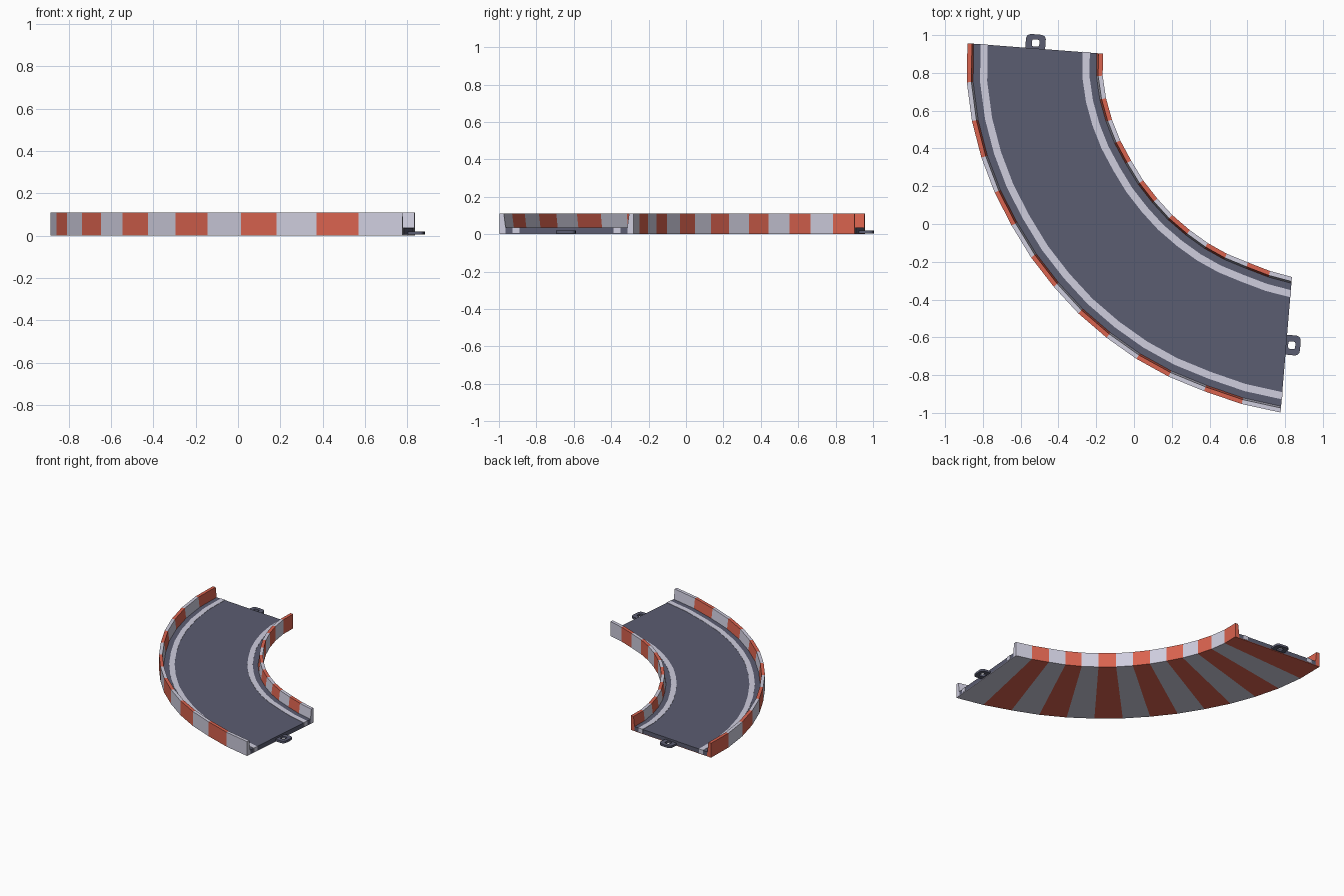
import bpy, bmesh, math
from mathutils import Vector

if "Cube" in bpy.data.objects:
    bpy.data.objects.remove(bpy.data.objects["Cube"])


def material(name, rgb):
    m = bpy.data.materials.new(name)
    m.diffuse_color = (*rgb, 1)
    m.use_nodes = True
    m.node_tree.nodes["Principled BSDF"].inputs["Base Color"].default_value = m.diffuse_color
    return m


RED = material("warm red", (0.70, 0.125, 0.078))
WHITE = material("pale grey", (0.62, 0.61, 0.73))
ROAD = material("slate road", (0.104, 0.109, 0.165))

WIDTH = 0.72
# Outer edge of the bend, one point per barrier block
OUTER = [(-0.882, 0.957), (-0.885, 0.75), (-0.858, 0.545), (-0.808, 0.352),
         (-0.738, 0.167), (-0.648, -0.008), (-0.545, -0.177), (-0.425, -0.332),
         (-0.295, -0.473), (-0.145, -0.602), (0.013, -0.714), (0.183, -0.808),
         (0.371, -0.885), (0.57, -0.953), (0.776, -0.998)]
N = len(OUTER)


def across(i):
    """Direction over the road, turning about 90 degrees along the bend."""
    u = (i - 7) / 7
    a = math.radians(40.4 + 41.3 * u + 3.5 * u ** 3)
    return Vector((math.cos(a), math.sin(a), 0))


def outward(end):
    """Direction leaving the road at the first or last station."""
    d = across(end)
    n = Vector((-d.y, d.x, 0))
    return n if end == 0 else -n


def finish(name, bm, mats):
    bmesh.ops.recalc_face_normals(bm, faces=bm.faces[:])
    me = bpy.data.meshes.new(name)
    bm.to_mesh(me)
    bm.free()
    for m in mats:
        me.materials.append(m)
    ob = bpy.data.objects.new(name, me)
    bpy.context.collection.objects.link(ob)
    return ob


def sweep(name, profile, mats, overhang=0.0):
    """Sweep a closed (offset, height) profile; materials alternate per block."""
    bm = bmesh.new()
    rings = []
    for i, (x, y) in enumerate(OUTER):
        base = Vector((x, y, 0))
        if i in (0, N - 1):
            base += outward(i) * overhang
        rings.append([bm.verts.new(base + across(i) * s + Vector((0, 0, z)))
                      for s, z in profile])
    k = len(profile)
    for i in range(N - 1):
        for j in range(k):
            f = bm.faces.new((rings[i][j], rings[i][(j + 1) % k],
                              rings[i + 1][(j + 1) % k], rings[i + 1][j]))
            f.material_index = i % len(mats)
    bm.faces.new(rings[0])
    bm.faces.new(rings[-1]).material_index = (N - 2) % len(mats)
    return finish(name, bm, mats)


def box(a, b, z0, z1):
    return [(a, z0), (b, z0), (b, z1), (a, z1)]


# Striped barriers, leaning slightly on the road side
wall = [(0, 0), (0.034, 0), (0.034, 0.03), (0.024, 0.11), (0, 0.11)]
sweep("outer_barrier", wall, [RED, WHITE])
sweep("inner_barrier", [(WIDTH - s, z) for s, z in wall], [RED, WHITE])

# Striped underside and road deck
sweep("underside", box(0.034, WIDTH - 0.034, 0, 0.004), [RED, WHITE])
sweep("road_deck", box(0.030, WIDTH - 0.030, 0.004, 0.035), [ROAD])

# Edge lines, wrapping down over both road ends
sweep("outer_line", box(0.070, 0.108, 0.006, 0.037), [WHITE], 0.002)
sweep("inner_line", box(WIDTH - 0.108, WIDTH - 0.070, 0.006, 0.037), [WHITE], 0.002)


def connector(name, end):
    """Flat rounded loop that hooks into the next piece."""
    d, n = across(end), outward(end)
    origin = Vector((*OUTER[end], 0)) + d * WIDTH / 2
    z0, z1, steps = 0.004, 0.02, 24
    bm = bmesh.new()

    def loop(hw, hd, z):
        verts = []
        for t in range(steps):
            a = 2 * math.pi * t / steps
            c, s = math.cos(a), math.sin(a)
            px = math.copysign(abs(c) ** 0.5, c) * hw
            py = math.copysign(abs(s) ** 0.5, s) * hd
            verts.append(bm.verts.new(origin + d * px + n * (0.029 + py)
                                      + Vector((0, 0, z))))
        return verts

    loops = [loop(0.053, 0.046, z0), loop(0.053, 0.046, z1),
             loop(0.020, 0.019, z1), loop(0.020, 0.019, z0)]
    for a in range(4):
        p, q = loops[a], loops[(a + 1) % 4]
        for t in range(steps):
            u = (t + 1) % steps
            bm.faces.new((p[t], p[u], q[u], q[t]))
    finish(name, bm, [ROAD])


connector("back_connector", 0)
connector("right_connector", N - 1)
